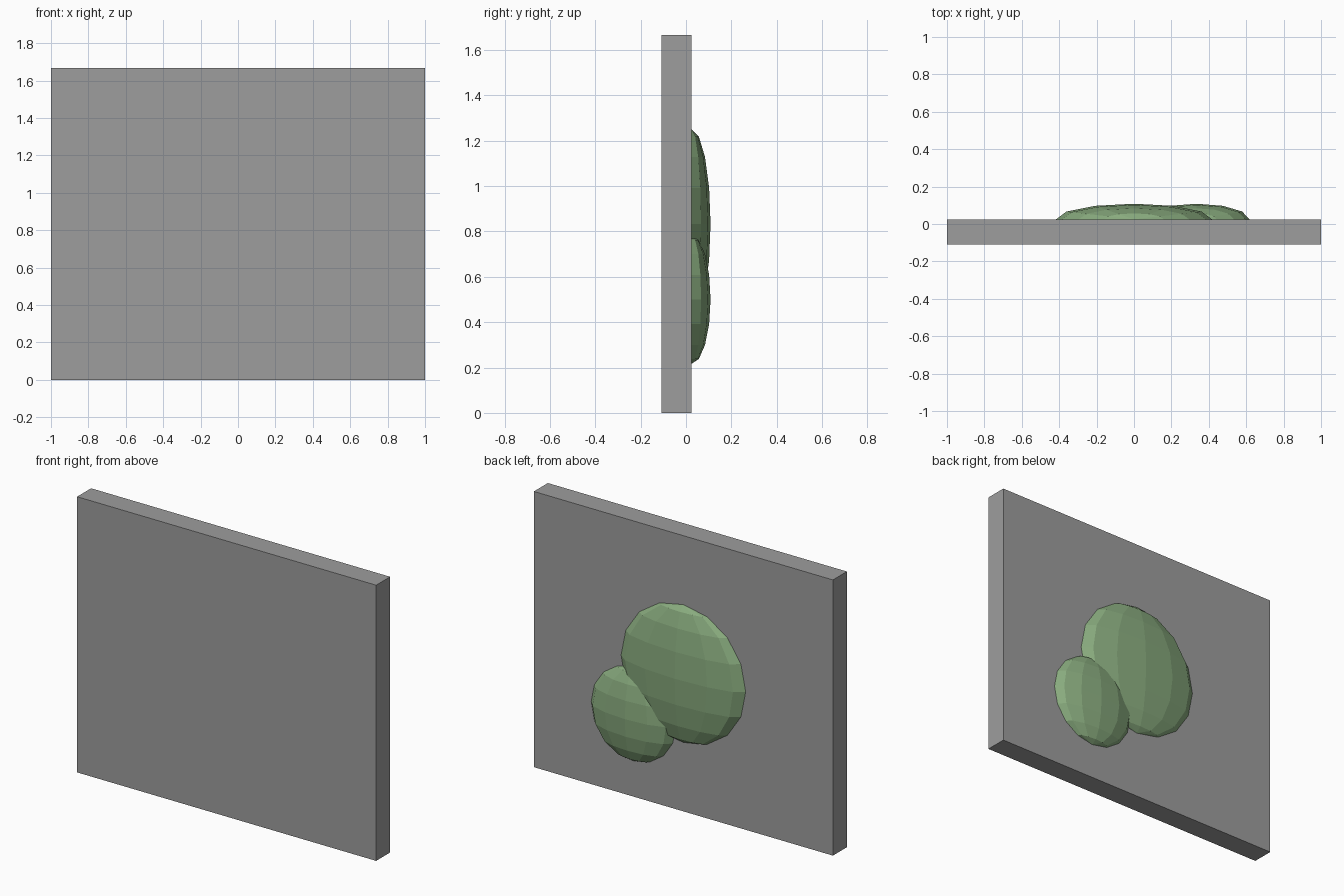
import bpy

if "Cube" in bpy.data.objects:
    bpy.data.objects.remove(bpy.data.objects["Cube"])


def material(name, rgb):
    mat = bpy.data.materials.new(name)
    mat.diffuse_color = (*rgb, 1.0)
    mat.use_nodes = True
    mat.node_tree.nodes["Principled BSDF"].inputs["Base Color"].default_value = mat.diffuse_color
    return mat


grey = material("stone grey", (0.34, 0.34, 0.34))
green = material("moss green", (0.25, 0.41, 0.21))

# Upright stone slab
bpy.ops.mesh.primitive_cube_add(size=1, location=(0, -0.0417, 0.8333))
slab = bpy.context.object
slab.name = "stone_slab"
slab.scale = (2.0, 0.1333, 1.6667)
bpy.ops.object.transform_apply(location=False, rotation=False, scale=True)
slab.data.materials.append(grey)


# Flattened moss mounds, half sunk into the back face
def moss(name, x, z, radius):
    bpy.ops.mesh.primitive_uv_sphere_add(segments=12, ring_count=8, radius=1,
                                         location=(x, 0.025, z))
    mound = bpy.context.object
    mound.name = name
    mound.scale = (radius, 0.0833, radius)
    bpy.ops.object.transform_apply(location=False, rotation=False, scale=True)
    mound.data.materials.append(green)


moss("large_moss_patch", 0.0, 0.8333, 0.4167)
moss("small_moss_patch", 0.3333, 0.5, 0.2833)
